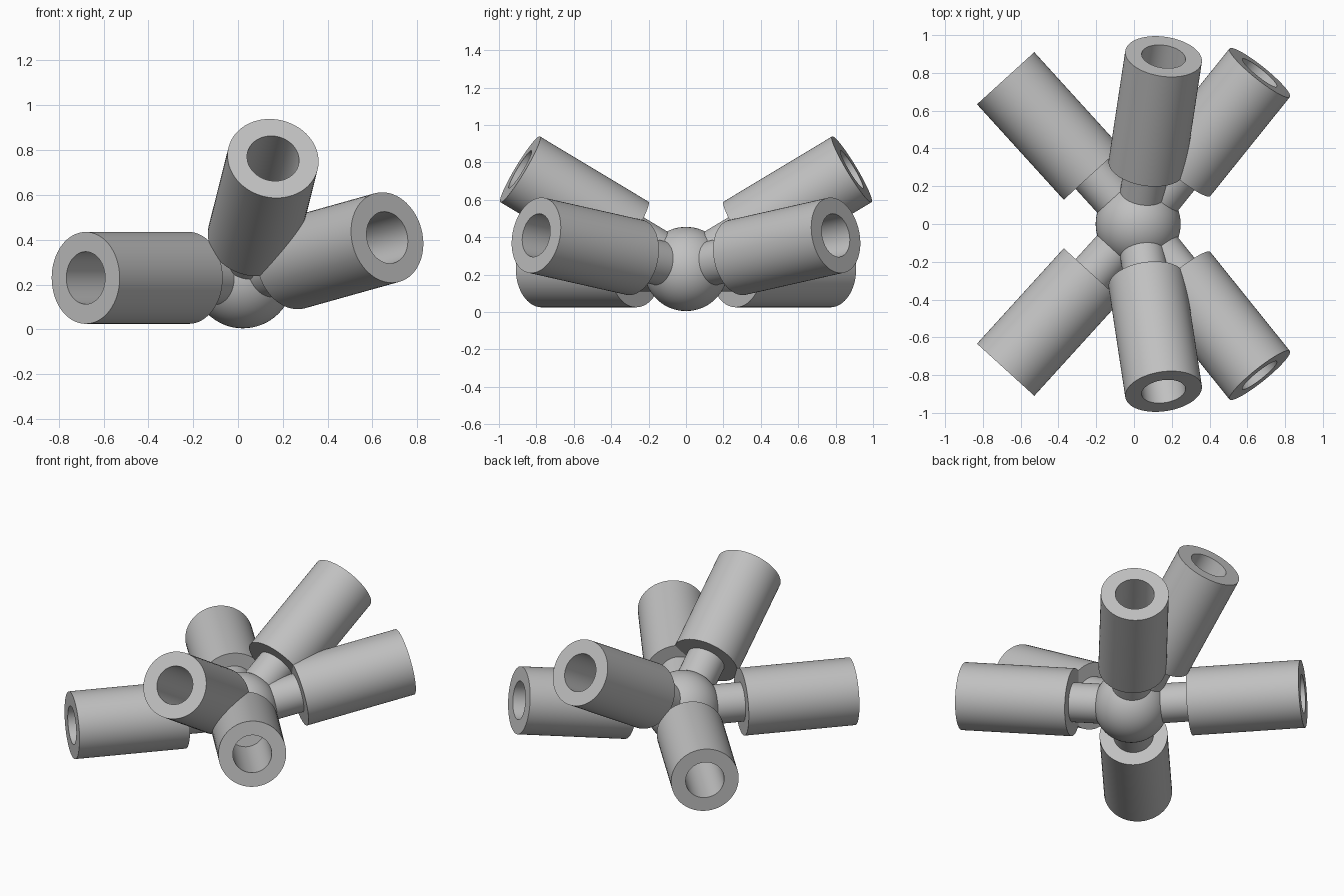
import bpy
import math
from mathutils import Vector

cube = bpy.data.objects.get("Cube")
if cube:
    bpy.data.objects.remove(cube, do_unlink=True)

SIDES = 64
CENTRE = Vector((0.022, 0, 0.23))

grey = bpy.data.materials.new("plain grey")
grey.use_nodes = True
grey.diffuse_color = (0.53, 0.53, 0.53, 1)
grey.node_tree.nodes["Principled BSDF"].inputs["Base Color"].default_value = grey.diffuse_color


def finish(obj):
    obj.data.materials.append(grey)
    bpy.ops.object.select_all(action="DESELECT")
    obj.select_set(True)
    bpy.context.view_layer.objects.active = obj
    bpy.ops.object.shade_smooth_by_angle(angle=math.radians(35))


def lathe(name, profile, direction, closed):
    """Turn (radius, distance) points about an axis leaving the hub centre."""
    verts, faces = [], []
    n = len(profile)
    for i in range(SIDES):
        a = math.tau * i / SIDES
        verts += [(r * math.cos(a), r * math.sin(a), d) for r, d in profile]
    for i in range(SIDES):
        here, there = i * n, (i + 1) % SIDES * n
        for k in range(n if closed else n - 1):
            m = (k + 1) % n
            faces.append((here + k, there + k, there + m, here + m))
    if not closed:
        faces.append([i * n for i in reversed(range(SIDES))])
        faces.append([i * n + n - 1 for i in range(SIDES)])
    mesh = bpy.data.meshes.new(name)
    mesh.from_pydata(verts, [], faces)
    obj = bpy.data.objects.new(name, mesh)
    bpy.context.collection.objects.link(obj)
    obj.location = CENTRE
    obj.rotation_mode = "QUATERNION"
    obj.rotation_quaternion = direction.to_track_quat("Z", "Y")
    finish(obj)


# Central ball
bpy.ops.mesh.primitive_uv_sphere_add(segments=SIDES, ring_count=32, radius=0.225, location=CENTRE)
hub = bpy.context.object
hub.name = "hub_ball"
finish(hub)

# Three arms on the front, mirrored to the back
arms = {
    "right": (-0.70, 0.77, 0),
    "upper": (0.135, 0.89, 0.535),
    "left": (0.643, 0.80, 0.18),
}
sleeve = [(0.205, 0.36), (0.205, 1.043), (0.117, 1.043), (0.117, 0.36)]
stem = [(0.12, 0.1), (0.12, 0.44)]
for side, sign in (("front", -1), ("back", 1)):
    for arm, (x, y, z) in arms.items():
        direction = Vector((x, sign * y, z))
        lathe(f"{side}_{arm}_sleeve", sleeve, direction, True)
        lathe(f"{side}_{arm}_stem", stem, direction, False)
